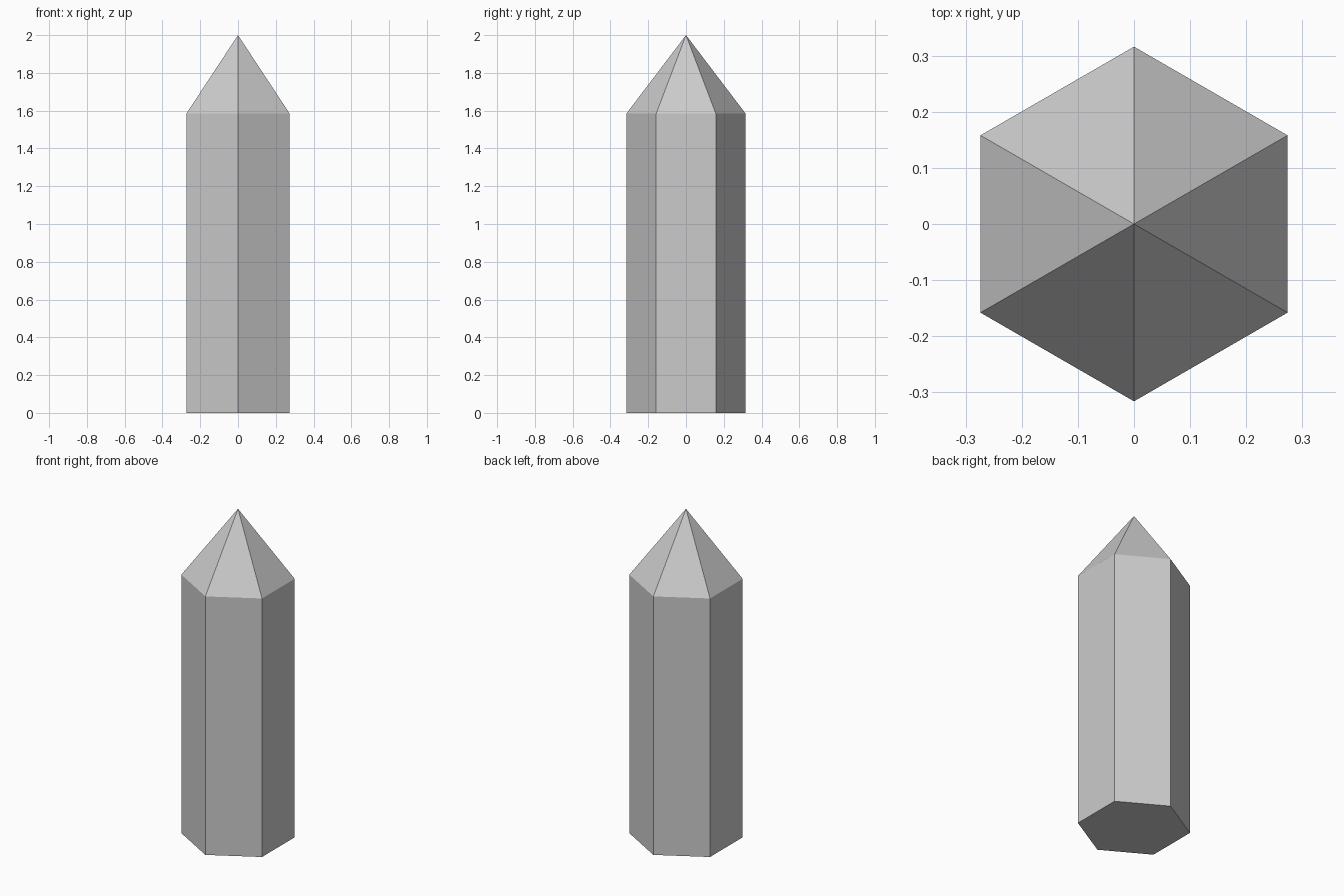
import bpy, bmesh
from math import cos, sin, radians

if "Cube" in bpy.data.objects:
    bpy.data.objects.remove(bpy.data.objects["Cube"])

RADIUS, SHOULDER, HEIGHT = 0.316, 1.584, 2.0

bm = bmesh.new()


def hex_ring(z):
    """Six corners with points facing front and back."""
    return [bm.verts.new((RADIUS * cos(radians(30 + 60 * i)),
                          RADIUS * sin(radians(30 + 60 * i)), z)) for i in range(6)]


bottom, top = hex_ring(0), hex_ring(SHOULDER)
tip = bm.verts.new((0, 0, HEIGHT))

# Flat base, column sides and pointed cap
bm.faces.new(bottom[::-1])
for i in range(6):
    j = (i + 1) % 6
    bm.faces.new((bottom[i], bottom[j], top[j], top[i]))
    bm.faces.new((top[i], top[j], tip))

mesh = bpy.data.meshes.new("crystal")
bm.to_mesh(mesh)
bm.free()
bpy.context.collection.objects.link(bpy.data.objects.new("crystal", mesh))
